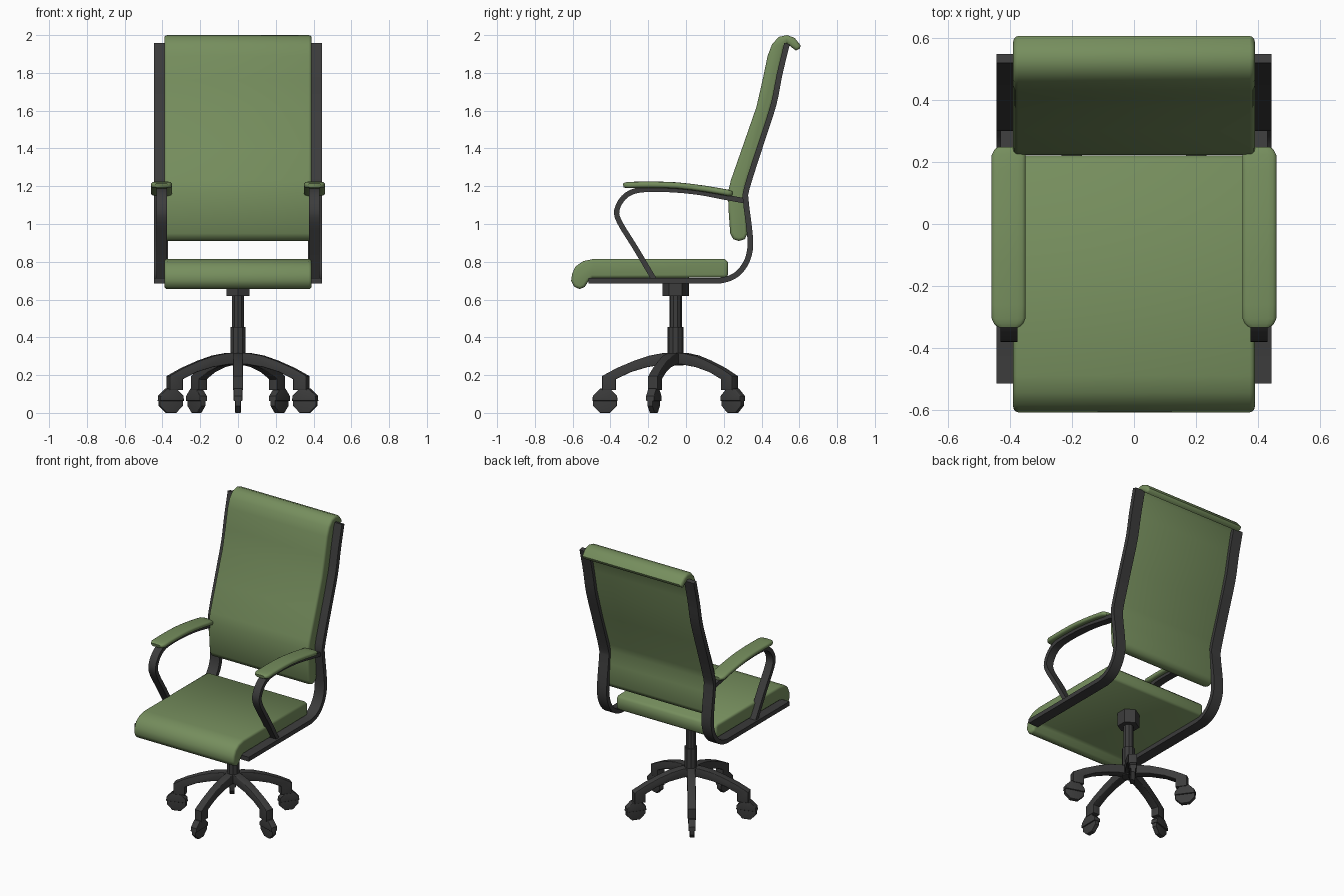
import bpy, bmesh, math
from mathutils import Vector

if "Cube" in bpy.data.objects:
    bpy.data.objects.remove(bpy.data.objects["Cube"])


def material(name, rgb):
    m = bpy.data.materials.new(name)
    m.diffuse_color = (*rgb, 1)
    m.use_nodes = True
    m.node_tree.nodes["Principled BSDF"].inputs["Base Color"].default_value = m.diffuse_color
    return m


GREEN = material("green upholstery", (0.18, 0.27, 0.11))
DARK = material("dark grey plastic", (0.045, 0.045, 0.045))
CY = -0.055  # column centre in y


def finish(bm, name, mat, angle=35, mirror=False):
    bmesh.ops.recalc_face_normals(bm, faces=bm.faces)
    me = bpy.data.meshes.new(name)
    bm.to_mesh(me)
    bm.free()
    ob = bpy.data.objects.new(name, me)
    bpy.context.collection.objects.link(ob)
    me.materials.append(mat)
    bpy.ops.object.select_all(action='DESELECT')
    ob.select_set(True)
    bpy.context.view_layer.objects.active = ob
    bpy.ops.object.shade_smooth_by_angle(angle=math.radians(angle))
    if mirror:
        ob.modifiers.new("mirror", 'MIRROR')
    return ob


def smooth_path(pts, n=4):
    """Catmull-Rom curve through 2D points."""
    p = [Vector(q) for q in pts]
    p = [2 * p[0] - p[1]] + p + [2 * p[-1] - p[-2]]
    out = []
    for a, b, c, d in zip(p, p[1:], p[2:], p[3:]):
        for i in range(n):
            t = i / n
            out.append(0.5 * (2 * b + (c - a) * t + (2 * a - 5 * b + 4 * c - d) * t * t
                              + (3 * b - a - 3 * c + d) * t ** 3))
    return out + [p[-2]]


def prism(name, outline, half, mat, bevel=0.0, angle=35):
    """Side outline (y, z) extruded across x, with optional rounded side edges."""
    bm = bmesh.new()
    face = bm.faces.new([bm.verts.new((-half, y, z)) for y, z in outline])
    ext = bmesh.ops.extrude_face_region(bm, geom=[face])
    vs = [g for g in ext['geom'] if isinstance(g, bmesh.types.BMVert)]
    bmesh.ops.translate(bm, verts=vs, vec=(2 * half, 0, 0))
    if bevel:
        rim = [e for e in bm.edges if abs(e.verts[0].co.x - e.verts[1].co.x) < 1e-5]
        bmesh.ops.bevel(bm, geom=rim, offset=bevel, segments=3, profile=0.5, affect='EDGES')
    return finish(bm, name, mat, angle)


def sweep(name, path, x, widths, thick, mat, rounded=False):
    """Strip following a (y, z) path at x; widths and thicknesses are half sizes per point."""
    bm = bmesh.new()
    if rounded:
        sec = []
        for i in range(16):
            a = 2 * math.pi * (i + 0.5) / 16
            c, s = math.cos(a), math.sin(a)
            sec.append((math.copysign(abs(c) ** 0.4, c), math.copysign(abs(s) ** 0.7, s)))
    else:
        sec = [(-1, -1), (1, -1), (1, 1), (-1, 1)]
    rings = []
    for i, p in enumerate(path):
        t = (path[min(i + 1, len(path) - 1)] - path[max(i - 1, 0)]).normalized()
        n = Vector((-t.y, t.x))
        ring = []
        for u, v in sec:
            q = p + n * v * thick[i]
            ring.append(bm.verts.new((x + u * widths[i], q.x, q.y)))
        rings.append(ring)
    k = len(sec)
    for a, b in zip(rings, rings[1:]):
        for j in range(k):
            bm.faces.new((a[j], a[(j + 1) % k], b[(j + 1) % k], b[j]))
    bm.faces.new(rings[0])
    bm.faces.new(rings[-1])
    return finish(bm, name, mat, 40, mirror=True)


def cylinder(name, r, z0, z1, sides, turn=0.0):
    bm = bmesh.new()
    bmesh.ops.create_cone(bm, cap_ends=True, segments=sides, radius1=r, radius2=r, depth=z1 - z0)
    ob = finish(bm, name, DARK, 35)
    ob.location = (0, CY, (z0 + z1) / 2)
    ob.rotation_euler.z = turn
    return ob


# Seat cushion with rolled front edge
prism("seat_cushion", [
    (.205, .815), (-.49, .815), (-.545, .803), (-.585, .775), (-.603, .737), (-.608, .70),
    (-.592, .668), (-.562, .655), (-.535, .668), (-.515, .70), (-.495, .714), (.21, .716),
    (.222, .73), (.222, .798)], 0.39, GREEN, 0.016, 50)

# Back cushion with rolled top
prism("back_cushion", [
    (.28, .91), (.25, .92), (.234, .95), (.224, 1.09), (.223, 1.17), (.237, 1.23), (.30, 1.41),
    (.373, 1.62), (.405, 1.76), (.432, 1.89), (.455, 1.95), (.49, 1.99), (.535, 2.0),
    (.575, 1.985), (.607, 1.945), (.602, 1.928), (.582, 1.918), (.56, 1.935), (.535, 1.955),
    (.52, 1.935), (.49, 1.80), (.460, 1.65), (.40, 1.45), (.322, 1.22), (.31, 1.17),
    (.318, 1.08), (.325, .95), (.312, .92)], 0.39, GREEN, 0.016, 50)

# Side rails running under the seat and up the back
rail = [Vector((-.515, .70))] + smooth_path([
    (.18, .70), (.235, .714), (.285, .748), (.325, .81), (.341, .89), (.332, 1.0),
    (.317, 1.12), (.322, 1.19), (.395, 1.42), (.463, 1.63), (.495, 1.79), (.535, 1.955)], 3)
sweep("side_rail", rail, 0.407, [.0375] * len(rail), [.015] * len(rail), DARK)

# Armrest loops
arm = smooth_path([
    (.315, 1.122), (.20, 1.143), (.08, 1.166), (-.05, 1.18), (-.18, 1.184), (-.27, 1.175),
    (-.33, 1.14), (-.366, 1.075), (-.352, 1.01), (-.27, .877), (-.165, .70)], 3)
sweep("arm_loop", arm, 0.404, [.0275] * len(arm), [.014] * len(arm), DARK)

# Armrest pads with rounded ends
pad = smooth_path([
    (-.332, 1.204), (-.325, 1.205), (-.305, 1.206), (-.20, 1.208), (-.05, 1.204),
    (.10, 1.186), (.222, 1.165), (.24, 1.162), (.248, 1.161)], 2)
ends = [min(p.x + .332, .248 - p.x) for p in pad]
wid = [.055 - .02 * max(0, 1 - e / .027) ** 2 for e in ends]
thk = [.017 - .006 * max(0, 1 - e / .02) for e in ends]
sweep("arm_pad", pad, 0.405, wid, thk, GREEN, rounded=True)

# Gas column
cylinder("seat_mount", .070, .62, .718, 6, 0)
cylinder("column_upper", .033, .44, .64, 10)
cylinder("column_lower", .042, .25, .455, 10)

# Five legs with casters
leg = [(0, .32), (.07, .316), (.14, .303), (.22, .276), (.31, .238), (.39, .195), (.39, .12),
       (.315, .12), (.315, .178), (.24, .215), (.15, .242), (.06, .256), (0, .256)]
RC, ZC, RW = .374, .064, .0693
octagon = [(RC + RW * math.cos(math.radians(22.5 + 45 * i)),
            ZC + RW * math.sin(math.radians(22.5 + 45 * i))) for i in range(8)]
hood = [(RC + .067, ZC)] + octagon[:4] + [(RC - .067, ZC)]
for k in range(5):
    for name, outline, half in (("leg", leg, .027), ("caster_wheel", octagon, .015),
                                ("caster_hood", hood, .023)):
        ob = prism(f"{name}_{k + 1}", [(-r, z) for r, z in outline], half, DARK, 0.004, 30)
        ob.location.y = CY
        ob.rotation_euler.z = k * math.tau / 5
